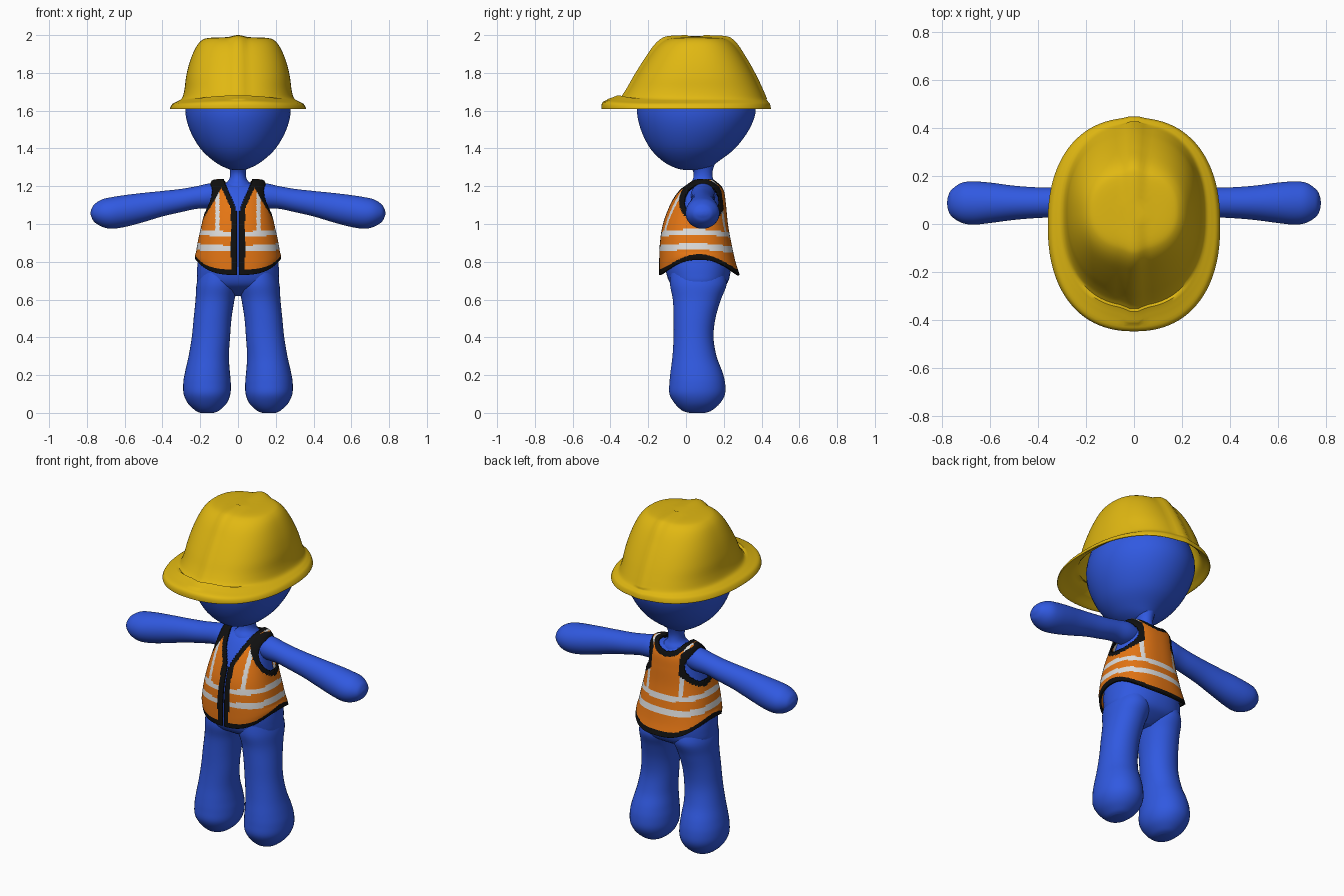
import bpy, bmesh, math


def material(name, r, g, b):
    m = bpy.data.materials.new(name)
    m.diffuse_color = (r, g, b, 1)
    return m


BLUE = material("body_blue", 0.03, 0.10, 0.75)
YELLOW = material("helmet_yellow", 0.75, 0.48, 0.006)
ORANGE = material("vest_orange", 0.78, 0.18, 0.007)
WHITE = material("reflective_white", 0.72, 0.72, 0.72)
BLACK = material("trim_black", 0.005, 0.005, 0.005)


def smooth_rows(rows, steps):
    """Catmull-Rom interpolation through the cross-section table."""
    out = []
    for i in range(len(rows) - 1):
        p = [rows[max(0, min(len(rows) - 1, i + k))] for k in (-1, 0, 1, 2)]
        for s in range(steps):
            t = s / steps
            out.append([0.5 * (2 * b + (c - a) * t + (2 * a - 5 * b + 4 * c - d) * t * t
                               + (3 * b - a - 3 * c + d) * t ** 3)
                        for a, b, c, d in zip(*p)])
    return out + [list(rows[-1])]


def spow(v, e):
    return math.copysign(abs(v) ** e, v)


def loft(name, rows, mats, segs=40, steps=5, power=2.0, axis="z", side=1,
         shape=None, rule=None, caps=True):
    """Rows are (t, a0, a1, b0, b1): position along the axis and section extents."""
    bm = bmesh.new()
    rings = []
    for t, a0, a1, b0, b1 in smooth_rows(rows, steps):
        ring = []
        for j in range(segs):
            ang = 2 * math.pi * (j + 0.5) / segs
            a = (a0 + a1) / 2 + (a1 - a0) / 2 * spow(math.cos(ang), 2 / power)
            b = (b0 + b1) / 2 + (b1 - b0) / 2 * spow(math.sin(ang), 2 / power)
            co = (a, b, t) if axis == "z" else (t, a, b)
            if shape:
                co = shape(co, ang)
            ring.append(bm.verts.new((co[0] * side, co[1], co[2])))
        rings.append(ring)
    for r0, r1 in zip(rings, rings[1:]):
        for j in range(segs):
            k = (j + 1) % segs
            bm.faces.new((r0[j], r0[k], r1[k], r1[j]))
    if caps:
        bm.faces.new(rings[0][::-1])
        bm.faces.new(rings[-1])
        bmesh.ops.recalc_face_normals(bm, faces=bm.faces[:])
    if rule:
        cut = []
        for f in bm.faces:
            idx = rule(f.calc_center_median())
            if idx is None:
                cut.append(f)
            else:
                f.material_index = idx
        bmesh.ops.delete(bm, geom=cut, context="FACES")
    me = bpy.data.meshes.new(name)
    bm.to_mesh(me)
    bm.free()
    for m in mats:
        me.materials.append(m)
    ob = bpy.data.objects.new(name, me)
    bpy.context.collection.objects.link(ob)
    for p in me.polygons:
        p.use_smooth = True
    return ob


def sym(rows):
    """Expand (z, half_width, y0, y1) rows to symmetric extents."""
    return [(z, -h, h, y0, y1) for z, h, y0, y1 in rows]


# Head and neck
loft("head", sym([(1.285, .02, .0, .06), (1.295, .06, -.05, .12), (1.33, .125, -.12, .17),
                  (1.40, .20, -.19, .26), (1.50, .257, -.24, .335), (1.60, .28, -.26, .37),
                  (1.70, .265, -.24, .35), (1.80, .22, -.18, .29), (1.88, .14, -.08, .20),
                  (1.91, .03, .03, .08)]), [BLUE])
loft("neck", sym([(1.16, .10, .0, .17), (1.205, .075, .015, .16), (1.235, .048, .035, .145),
                  (1.27, .042, .04, .14), (1.31, .05, .02, .15), (1.35, .07, .0, .17)]), [BLUE])

# Torso
loft("torso", sym([(.62, .04, .02, .12), (.645, .14, -.03, .17), (.68, .21, -.08, .215),
                   (.74, .218, -.105, .235), (.82, .21, -.115, .235), (.90, .19, -.112, .215),
                   (1.0, .165, -.095, .195), (1.1, .145, -.058, .185), (1.17, .13, -.015, .175),
                   (1.205, .10, .02, .155), (1.218, .04, .05, .12)]), [BLUE], power=2.3)

# Legs and arms
LEG = [(0, .13, .20, .02, .10), (.012, .10, .225, -.02, .135), (.05, .06, .265, -.06, .18),
       (.10, .04, .288, -.088, .207), (.16, .038, .29, -.088, .207), (.22, .043, .28, -.082, .192),
       (.30, .048, .262, -.072, .162), (.40, .042, .245, -.066, .146), (.50, .034, .235, -.066, .156),
       (.60, .018, .225, -.07, .185), (.68, .0, .22, -.085, .215), (.75, .02, .20, -.08, .20)]
ARM = [(.05, .04, .14, 1.11, 1.20), (.14, .025, .155, 1.085, 1.215), (.22, .028, .152, 1.08, 1.20),
       (.30, .028, .152, 1.063, 1.186), (.40, .025, .153, 1.04, 1.175), (.50, .017, .16, 1.01, 1.165),
       (.60, .004, .173, .984, 1.153), (.67, -.003, .178, .975, 1.142), (.72, .005, .172, .985, 1.13),
       (.76, .03, .145, 1.01, 1.105), (.775, .055, .12, 1.035, 1.08), (.78, .08, .095, 1.05, 1.065)]
for side, label in ((-1, "right"), (1, "left")):
    loft(label + "_leg", LEG, [BLUE], side=side, power=2.1)
    loft(label + "_arm", ARM, [BLUE], side=side, axis="x")


# Safety vest: hem dips at front and back
def hem(ang):
    return 0.73 + 0.08 * abs(math.cos(ang)) ** 2.6


def vest_shape(co, ang):
    x, y, z = co
    if z < 0.85:
        z = 0.85 + (z - 0.85) * (0.85 - hem(ang)) / 0.12
    return x, y, z


def inside(u, v, ru, rv):
    return (u / ru) ** 2 + (v / rv) ** 2 < 1


def vest_rule(c):
    """0 orange, 1 white, 2 black, None open."""
    x, y, z = abs(c.x), c.y, c.z
    yn = max(-1, min(1, (y - 0.07) / 0.205))
    # arm holes
    if x > 0.09:
        if inside(y - .085, z - 1.12, .095, .09):
            return None
        if inside(y - .085, z - 1.12, .122, .117):
            return 2
    # front opening and neckline
    if y < 0.08:
        gap = max(.009, (z - 1.06) * .45)
        if x < gap:
            return None
        if x < gap + .028:
            return 2
    else:
        if inside(x, z - 1.25, .08, .05):
            return None
        if inside(x, z - 1.25, .108, .078):
            return 2
    # hem trim
    if z < 0.73 + 0.08 * (1 - yn * yn) ** 1.3 + 0.03:
        return 2
    # reflective bands and braces
    lift = 0.012 * (1 - yn * yn) - 0.012 * max(0, yn)
    if .853 < z - lift < .887 or .933 < z - lift < .961:
        return 1
    if z > .95 and .098 < x < .120 and abs(yn) > .1:
        return 1
    return 0


vest = loft("safety_vest", sym([(.73, .225, -.142, .285), (.80, .228, -.142, .262),
                                (.90, .214, -.138, .24), (1.0, .192, -.122, .222),
                                (1.1, .170, -.085, .212), (1.17, .157, -.045, .202),
                                (1.21, .148, .0, .18), (1.235, .128, .04, .15),
                                (1.237, .05, .08, .11)]),
            [ORANGE, WHITE, BLACK], segs=220, steps=12, power=2.4,
            shape=vest_shape, rule=vest_rule, caps=False)
thick = vest.modifiers.new("thickness", "SOLIDIFY")
thick.thickness = 0.01
thick.offset = -1


# Hard hat: hollow shell with a centre ridge and a raised front brim
def hat_shape(co, ang):
    x, y, z = co
    if z < 1.66:
        z += 0.45 * max(0, z - 1.61) * max(0, -math.sin(ang)) ** 4
    ridge = max(0, 1 - (x / 0.06) ** 2) ** 2
    if z > 1.66:
        y += math.copysign(0.016 * ridge * min(1, abs(y - 0.05) / 0.1), y - 0.05)
        z += 0.011 * ridge * min(1, max(0, (z - 1.9) / 0.08))
    elif y > 0:
        y += 0.008 * ridge
    return x, y, z


loft("hard_hat", sym([(1.93, .04, .0, .1), (1.92, .17, -.11, .22), (1.84, .245, -.21, .315),
                      (1.72, .272, -.28, .375), (1.655, .29, -.325, .395), (1.625, .33, -.40, .42),
                      (1.61, .352, -.44, .438), (1.612, .36, -.448, .443), (1.635, .348, -.44, .438),
                      (1.648, .325, -.39, .428), (1.665, .298, -.34, .415), (1.71, .284, -.305, .395),
                      (1.78, .275, -.265, .362), (1.86, .255, -.215, .318), (1.93, .226, -.165, .272),
                      (1.97, .195, -.12, .232), (1.985, .155, -.075, .19), (1.989, .05, .01, .09)]),
     [YELLOW], segs=96, steps=4, power=2.3, shape=hat_shape)

# Keep crisp edges where they are sharp
bpy.ops.object.select_all(action="DESELECT")
for ob in bpy.context.scene.objects:
    ob.select_set(True)
bpy.context.view_layer.objects.active = vest
bpy.ops.object.shade_smooth_by_angle(angle=math.radians(50))
